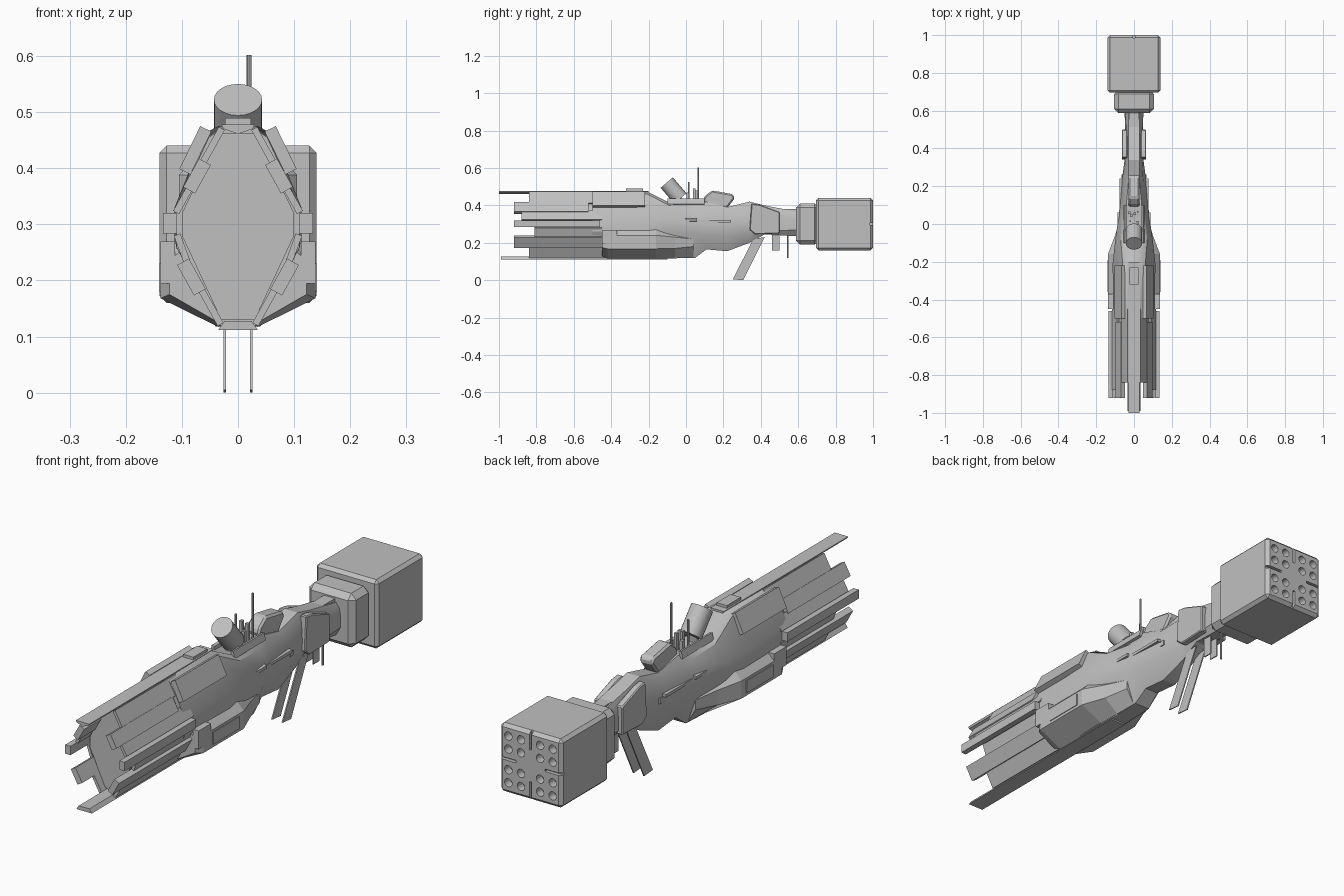
import bpy, bmesh, math
from mathutils import Matrix, Vector

old = bpy.data.objects.get("Cube")
if old:
    bpy.data.objects.remove(old, do_unlink=True)

GREY = (0.53, 0.53, 0.53, 1)
mat = bpy.data.materials.new("hull grey")
mat.use_nodes = True
mat.diffuse_color = GREY
mat.node_tree.nodes["Principled BSDF"].inputs["Base Color"].default_value = GREY


def finish(name, bm, mirror=False, bevel=0, smooth=0):
    bmesh.ops.recalc_face_normals(bm, faces=bm.faces)
    me = bpy.data.meshes.new(name)
    bm.to_mesh(me)
    bm.free()
    me.materials.append(mat)
    ob = bpy.data.objects.new(name, me)
    bpy.context.collection.objects.link(ob)
    if bevel:
        m = ob.modifiers.new("bevel", 'BEVEL')
        m.width, m.segments = bevel, 1
    if mirror:
        ob.modifiers.new("mirror", 'MIRROR').use_mirror_merge = False
    if smooth:
        bpy.ops.object.select_all(action='DESELECT')
        bpy.context.view_layer.objects.active = ob
        ob.select_set(True)
        bpy.ops.object.shade_smooth_by_angle(angle=math.radians(smooth))
    return ob


def loft(name, rings, **kw):
    """Skin closed rings of 3D points and cap both ends."""
    bm = bmesh.new()
    vs = [[bm.verts.new(p) for p in r] for r in rings]
    n = len(vs[0])
    for a, b in zip(vs, vs[1:]):
        for i in range(n):
            j = (i + 1) % n
            bm.faces.new((a[i], a[j], b[j], b[i]))
    bm.faces.new(vs[0])
    bm.faces.new(vs[-1])
    return finish(name, bm, **kw)


def along_y(name, profile, y0, y1, **kw):
    return loft(name, [[(x, y, z) for x, z in profile] for y in (y0, y1)], **kw)


def along_x(name, profile, x0, x1, **kw):
    return loft(name, [[(x, y, z) for y, z in profile] for x in (x0, x1)], **kw)


def box(name, x, z, y0, y1, w, h, tilt=0, **kw):
    """Box centred at x, z spanning y0..y1, rolled about the long axis."""
    bm = bmesh.new()
    m = (Matrix.Translation((x, (y0 + y1) / 2, z))
         @ Matrix.Rotation(math.radians(tilt), 4, 'Y')
         @ Matrix.Diagonal((w, y1 - y0, h, 1)))
    bmesh.ops.create_cube(bm, size=1, matrix=m)
    return finish(name, bm, **kw)


def add_rod(bm, a, b, r, sides):
    a, b = Vector(a), Vector(b)
    d = b - a
    m = Matrix.Translation((a + b) / 2) @ d.to_track_quat('Z', 'Y').to_matrix().to_4x4()
    bmesh.ops.create_cone(bm, cap_ends=True, segments=sides, radius1=r, radius2=r,
                          depth=d.length, matrix=m)


def rod(name, a, b, r, sides=8, **kw):
    bm = bmesh.new()
    add_rod(bm, a, b, r, sides)
    return finish(name, bm, **kw)


def symmetric(y, half):
    return [(x, y, z) for x, z in half] + [(-x, y, z) for x, z in reversed(half)]


# Main hull, from the bow shoulder to the neck
hull = []
for y, wt, zt, ws, zs, wm, hi, lo, wb, zb in (
        (-.50, .03, .47, .052, .455, .11, .33, .26, .035, .12),
        (-.21, .035, .475, .06, .462, .113, .33, .26, .04, .118),
        (-.09, .04, .415, .07, .4, .1, .33, .25, .04, .118),
        (.05, .04, .41, .06, .385, .08, .32, .25, .035, .12),
        (.11, .04, .42, .055, .38, .075, .31, .24, .03, .165),
        (.22, .03, .39, .05, .37, .066, .31, .24, .03, .155),
        (.34, .03, .42, .043, .38, .05, .31, .25, .025, .2),
        (.42, .03, .4, .04, .37, .045, .31, .26, .025, .245),
        (.60, .03, .365, .045, .345, .05, .32, .27, .03, .235)):
    hull.append(symmetric(y, [(wt, zt), (ws, zs), (wm, hi), (wm, lo), (wb, zb)]))
loft("hull", hull, smooth=25)

# Diamond core inside the bow slats
core = [(.03, .462), (.1, .32), (.1, .28), (.03, .13)]
loft("bow_core", [symmetric(y, core) for y in (-.81, -.45)])

# Long top and bottom planks
along_y("top_plank", [(-.03, .478), (.03, .478), (.026, .47), (0, .461), (-.026, .47)], -1, -.2)
along_y("bottom_plank", [(-.035, .112), (.035, .112), (.024, .128), (-.024, .128)], -.99, -.1)
box("top_plate", 0, .482, -.32, -.23, .046, .014)

# Bow slats on both flanks: x, z, front, rear, thickness, width, tilt
for name, *dims in (
        ("upper_slat", .073, .386, -.92, -.52, .024, .058, -29),
        ("middle_slat", .122, .302, -.92, -.46, .024, .036, 0),
        ("lower_slat", .083, .206, -.92, -.45, .024, .062, 29),
        ("upper_plate", .046, .44, -.84, -.45, .012, .07, -29),
        ("shoulder_plate", .097, .345, -.88, -.45, .012, .055, -29),
        ("flank_plate", .1, .258, -.81, -.45, .012, .05, 20),
        ("lower_plate", .048, .152, -.84, -.4, .012, .07, 29),
        ("shoulder_panel", .076, .432, -.5, -.22, .022, .085, -26)):
    box(name, *dims, mirror=True)

# Lower side sponsons
sponson = []
for y, xo, top, hi, lo, bot in ((-.45, .122, .262, .235, .175, .125),
                                (-.42, .138, .27, .24, .168, .117),
                                (-.16, .138, .27, .24, .168, .117),
                                (-.06, .1, .26, .23, .17, .117),
                                (.04, .07, .25, .22, .18, .12)):
    sponson.append([(x, y, z) for x, z in ((.06, top), (xo - .03, top), (xo, hi),
                                           (xo, lo), (.035, bot), (.03, .2))])
loft("sponson", sponson, mirror=True)
box("sponson_block", .125, .232, -.45, -.37, .026, .075, mirror=True)
box("sponson_panel", .137, .205, -.36, -.19, .008, .05, mirror=True)

# Side ledge and hatch
along_y("hull_ledge", [(.06, .335), (.088, .328), (.088, .316), (.06, .31)], -.14, .06, mirror=True)
box("rear_ledge", .069, .315, .04, .24, .018, .012, mirror=True)
box("side_hatch", .06, .298, .243, .262, .012, .022, mirror=True)

# Neck armour
along_x("neck_panel", [(.35, .41), (.34, .27), (.37, .245), (.5, .25), (.5, .365), (.39, .405)],
        .035, .064, mirror=True, bevel=.004)
box("neck_spine", 0, .372, .48, .6, .05, .02)

# Collar and engine block
box("engine_collar", 0, .3, .588, .71, .21, .22, bevel=.022)
engine = box("engine_block", 0, .3, .695, 1, .28, .28, bevel=.013)

# Engine nozzles and slots cut into the stern face
bm = bmesh.new()
for x in (-.1, -.043, .043, .1):
    for z in (-.095, -.042, .042, .095):
        add_rod(bm, (x, .965, .3 + z), (x, 1.05, .3 + z), .017, 16)
for dx, dz in ((1, 0), (-1, 0), (0, 1), (0, -1)):
    m = (Matrix.Translation((dx * .11, 1, .3 + dz * .11))
         @ Matrix.Diagonal((.09 if dx else .01, .03, .09 if dz else .01, 1)))
    bmesh.ops.create_cube(bm, size=1, matrix=m)
cutter = finish("nozzle_cutter", bm)
cutter.hide_render = True
cut = engine.modifiers.new("nozzles", 'BOOLEAN')
cut.operation, cut.object, cut.solver = 'DIFFERENCE', cutter, 'EXACT'
bpy.ops.object.select_all(action='DESELECT')
bpy.context.view_layer.objects.active = engine
engine.select_set(True)
for modifier in ("bevel", "nozzles"):
    bpy.ops.object.modifier_apply(modifier=modifier)
bpy.data.objects.remove(cutter, do_unlink=True)

# Deck equipment: tilted drum, masts and rear blister
rod("deck_drum", (0, -.103, .522), (0, -.03, .437), .043, 24, smooth=30)
rod("drum_mount", (0, -.05, .4), (0, -.045, .46), .022, 12, smooth=30)
rod("tall_mast", (.02, .065, .4), (.02, .065, .602), .0045)
rod("short_mast", (-.02, .015, .4), (-.02, .015, .525), .005)
for x, y, top in ((.02, .01, .47), (-.015, .045, .49), (.005, .055, .48), (-.025, .06, .46)):
    box("deck_post", x, (top + .4) / 2, y - .007, y + .007, .013, top - .4)
box("deck_rail", .046, .42, -.1, .1, .012, .03, tilt=-15, mirror=True)
along_x("rear_blister", [(.09, .42), (.1, .45), (.14, .48), (.25, .46), (.262, .44), (.22, .385), (.12, .4)],
        -.03, .03, bevel=.008)

# Ventral fins, plate and probe
along_x("ventral_fin", [(.25, .005), (.305, 0), (.42, .23), (.36, .22)],
        .021, .026, mirror=True)
along_x("ventral_plate", [(.46, .16), (.5, .16), (.5, .25), (.46, .25)], .013, .018, mirror=True)
rod("ventral_probe", (0, .545, .12), (0, .545, .25), .004)
